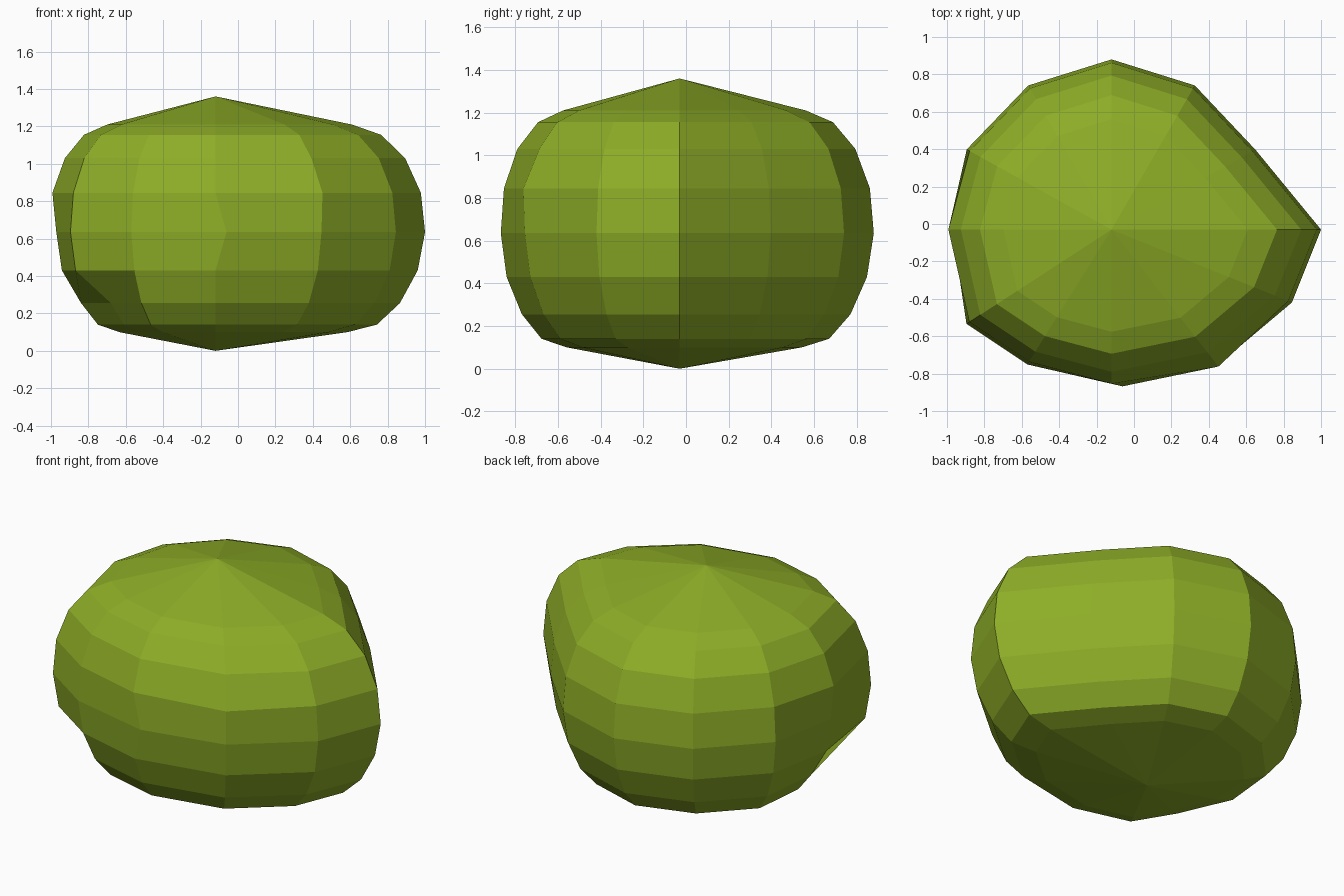
import bpy
import bmesh
from math import cos, sin, radians

cube = bpy.data.objects.get("Cube")
if cube:
    bpy.data.objects.remove(cube, do_unlink=True)

# One flat leaf colour
leaf = bpy.data.materials.new("leaf_green")
leaf.use_nodes = True
colour = (0.27, 0.42, 0.02, 1)
leaf.diffuse_color = colour
bsdf = leaf.node_tree.nodes["Principled BSDF"]
bsdf.inputs["Base Color"].default_value = colour
bsdf.inputs["Roughness"].default_value = 0.9

AXIS_X, AXIS_Y = -0.12, -0.03

# Plan outline: (angle, radius) of each column around the axis
COLUMNS = [(0, 1.12), (29, 0.88), (60, 0.89), (90, 0.91), (120, 0.89), (151, 0.885),
           (180, 0.86), (213, 0.925), (238, 0.85), (270, 0.84), (308, 0.92), (338, 1.04)]

# Profile: (height, share of the outline radius) from bottom to top
RINGS = [(0.10, 0.63), (0.14, 0.77), (0.255, 0.88), (0.43, 0.965), (0.635, 1.0),
         (0.845, 0.98), (1.03, 0.905), (1.155, 0.79), (1.21, 0.65)]


def ring_point(ring, column):
    height, share = RINGS[ring]
    angle, radius = COLUMNS[column]
    r = radius * share
    # Local lumps that break the even form
    if column == 6:
        r *= 1.035 if ring > 4 else 0.95 if ring < 3 else 0.99
    if column == 7 and ring < 3:
        r *= 0.82
    if column == 9 and ring == 4:
        angle += 4
    if column == 10 and ring == 5:
        r *= 1.03
    a = radians(angle)
    return AXIS_X + r * cos(a), AXIS_Y + r * sin(a), height


# Bush body: stacked rings closed by a shallow cone at each end
bm = bmesh.new()
count = len(COLUMNS)
rings = [[bm.verts.new(ring_point(i, j)) for j in range(count)] for i in range(len(RINGS))]
bottom = bm.verts.new((AXIS_X, AXIS_Y, 0))
top = bm.verts.new((AXIS_X, AXIS_Y, 1.36))
for j in range(count):
    k = (j + 1) % count
    bm.faces.new((bottom, rings[0][k], rings[0][j]))
    bm.faces.new((top, rings[-1][j], rings[-1][k]))
    for low, high in zip(rings, rings[1:]):
        bm.faces.new((low[j], low[k], high[k], high[j]))
bmesh.ops.recalc_face_normals(bm, faces=bm.faces)

mesh = bpy.data.meshes.new("bush")
bm.to_mesh(mesh)
bm.free()
mesh.materials.append(leaf)
bush = bpy.data.objects.new("bush", mesh)
bpy.context.collection.objects.link(bush)
